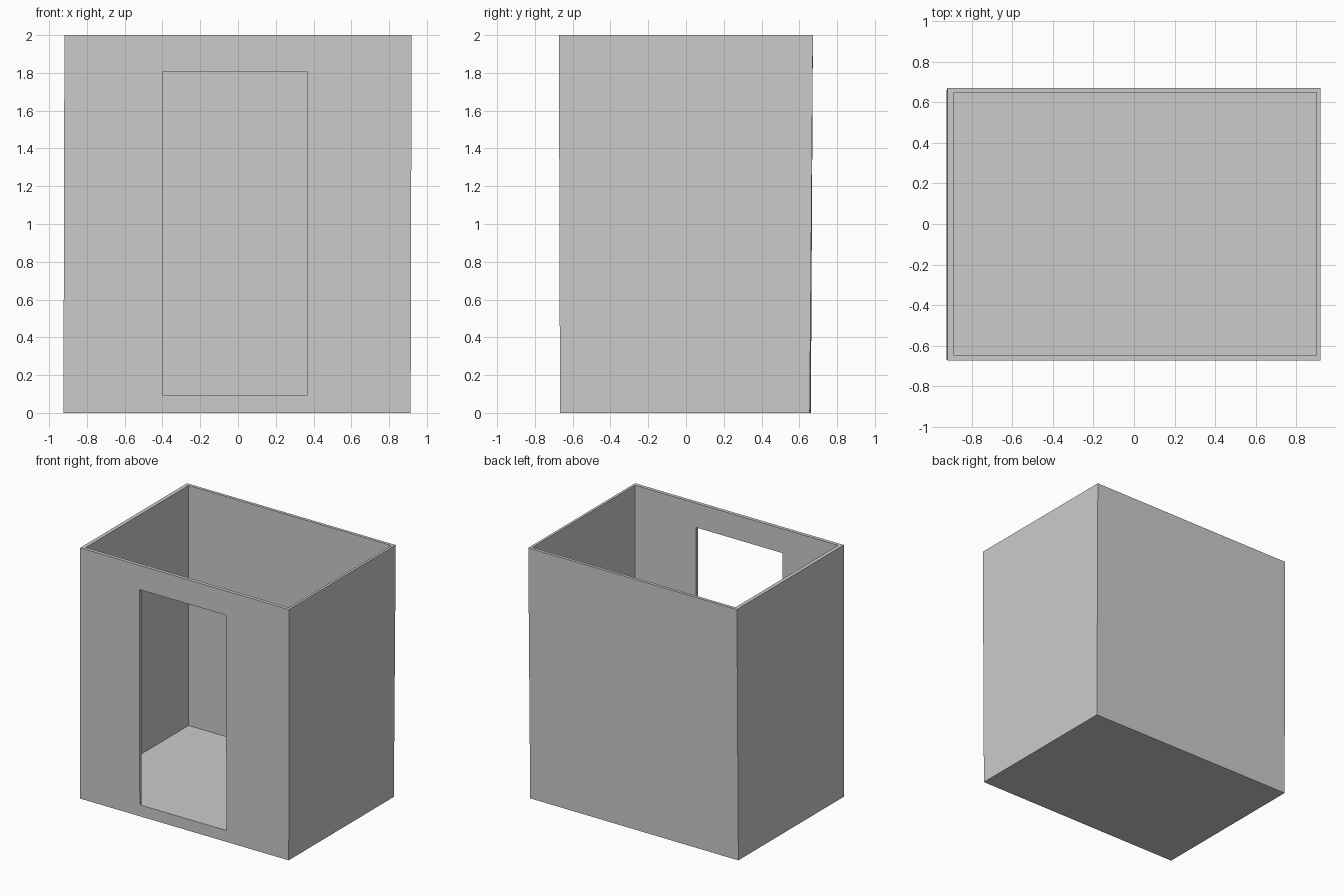
import bpy

if "Cube" in bpy.data.objects:
    bpy.data.objects.remove(bpy.data.objects["Cube"])


def prism(name, base, top, z0, z1):
    """Closed block between two four-cornered outlines (counter-clockwise)."""
    verts = [(x, y, z0) for x, y in base] + [(x, y, z1) for x, y in top]
    faces = [(3, 2, 1, 0), (4, 5, 6, 7)]
    faces += [(i, (i + 1) % 4, (i + 1) % 4 + 4, i + 4) for i in range(4)]
    mesh = bpy.data.meshes.new(name)
    mesh.from_pydata(verts, [], faces)
    obj = bpy.data.objects.new(name, mesh)
    bpy.context.collection.objects.link(obj)
    return obj


def rect(x0, x1, y0, y1):
    return [(x0, y0), (x1, y0), (x1, y1), (x0, y1)]


def cut(target, cutter):
    mod = target.modifiers.new("cut", "BOOLEAN")
    mod.operation, mod.solver, mod.object = "DIFFERENCE", "EXACT", cutter
    bpy.context.view_layer.objects.active = target
    bpy.ops.object.modifier_apply(modifier=mod.name)
    bpy.data.objects.remove(cutter)


# Outer shell, slightly out of square at the foot
foot = [(-0.924, -0.667), (0.914, -0.667), (0.914, 0.655), (-0.924, 0.661)]
booth = prism("booth_shell", foot, rect(-0.919, 0.919, -0.673, 0.672), 0, 2)

# Open-topped interior above the thick floor
cut(booth, prism("interior", rect(-0.889, 0.899, -0.645, 0.648),
                 rect(-0.889, 0.899, -0.645, 0.648), 0.089, 2.2))

# Doorway through the front wall
door = rect(-0.398, 0.365, -0.8, -0.5)
cut(booth, prism("doorway", door, door, 0.091, 1.807))
